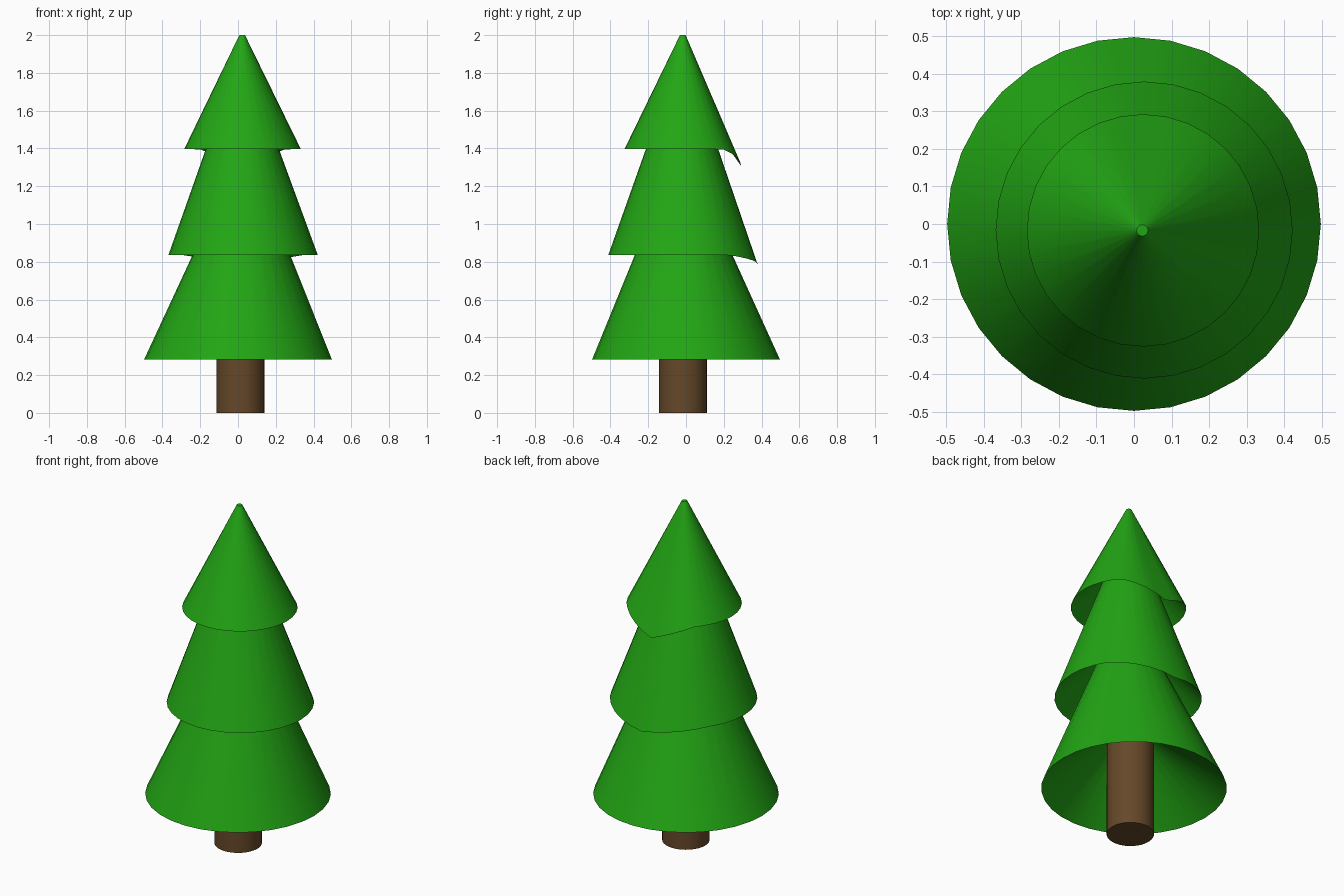
import bpy, bmesh, math

if "Cube" in bpy.data.objects:
    bpy.data.objects.remove(bpy.data.objects["Cube"])

SIDES = 32


def material(name, color):
    m = bpy.data.materials.new(name)
    m.diffuse_color = color
    m.use_nodes = True
    m.node_tree.nodes["Principled BSDF"].inputs["Base Color"].default_value = m.diffuse_color
    return m


green = material("foliage_green", (0.016, 0.38, 0.007, 1))
brown = material("bark_brown", (0.13, 0.065, 0.022, 1))


def ring_stack(name, rings, mat, caps=(), droop=0, spread=1, droop_ring=1):
    """Skin a stack of rings given as (x, y, z, radius). caps lists the ring
    indices to close; droop_ring sags by droop towards the back (+y)."""
    bm = bmesh.new()
    loops = []
    for k, (x, y, z, r) in enumerate(rings):
        loop = []
        for i in range(SIDES):
            a = 2 * math.pi * i / SIDES
            away = abs(math.degrees(a) - 90)
            away = min(away, 360 - away)
            sag = droop if k == droop_ring else 0
            dz = sag * max(0, 1 - away / spread) ** 1.1
            loop.append(bm.verts.new((x + r * math.cos(a), y + r * math.sin(a), z - dz)))
        loops.append(loop)
    for low, high in zip(loops, loops[1:]):
        for i in range(SIDES):
            j = (i + 1) % SIDES
            bm.faces.new((low[i], low[j], high[j], high[i]))
    for k in caps:
        bm.faces.new(loops[k] if k else loops[k][::-1])
    mesh = bpy.data.meshes.new(name)
    bm.to_mesh(mesh)
    bm.free()
    mesh.materials.append(mat)
    ob = bpy.data.objects.new(name, mesh)
    bpy.context.collection.objects.link(ob)
    bpy.ops.object.select_all(action='DESELECT')
    ob.select_set(True)
    bpy.context.view_layer.objects.active = ob
    bpy.ops.object.shade_smooth_by_angle(angle=math.radians(40))
    return ob


# Trunk, running up to the hollow of the lowest tier
ring_stack("trunk", [(0.012, -0.016, 0, 0.127), (0.012, -0.016, 0.57, 0.127)], brown, caps=[0])

# Foliage tiers: hollow underside from the part below, out to the rim, up to the top
ring_stack("lower_foliage", [
    (0.012, -0.016, 0.57, 0.127), (0, 0, 0.283, 0.497), (0.026, -0.018, 1.08, 0.153)], green)
ring_stack("middle_foliage", [
    (0.026, -0.018, 1.08, 0.153), (0.027, -0.016, 0.837, 0.395), (0.022, -0.02, 1.57, 0.131)],
    green, droop=0.05, spread=55)
ring_stack("top_foliage", [
    (0.022, -0.02, 1.57, 0.131), (0.024, -0.017, 1.396, 0.309), (0.022, -0.017, 2.0, 0.015)],
    green, caps=[2], droop=0.09, spread=47)
